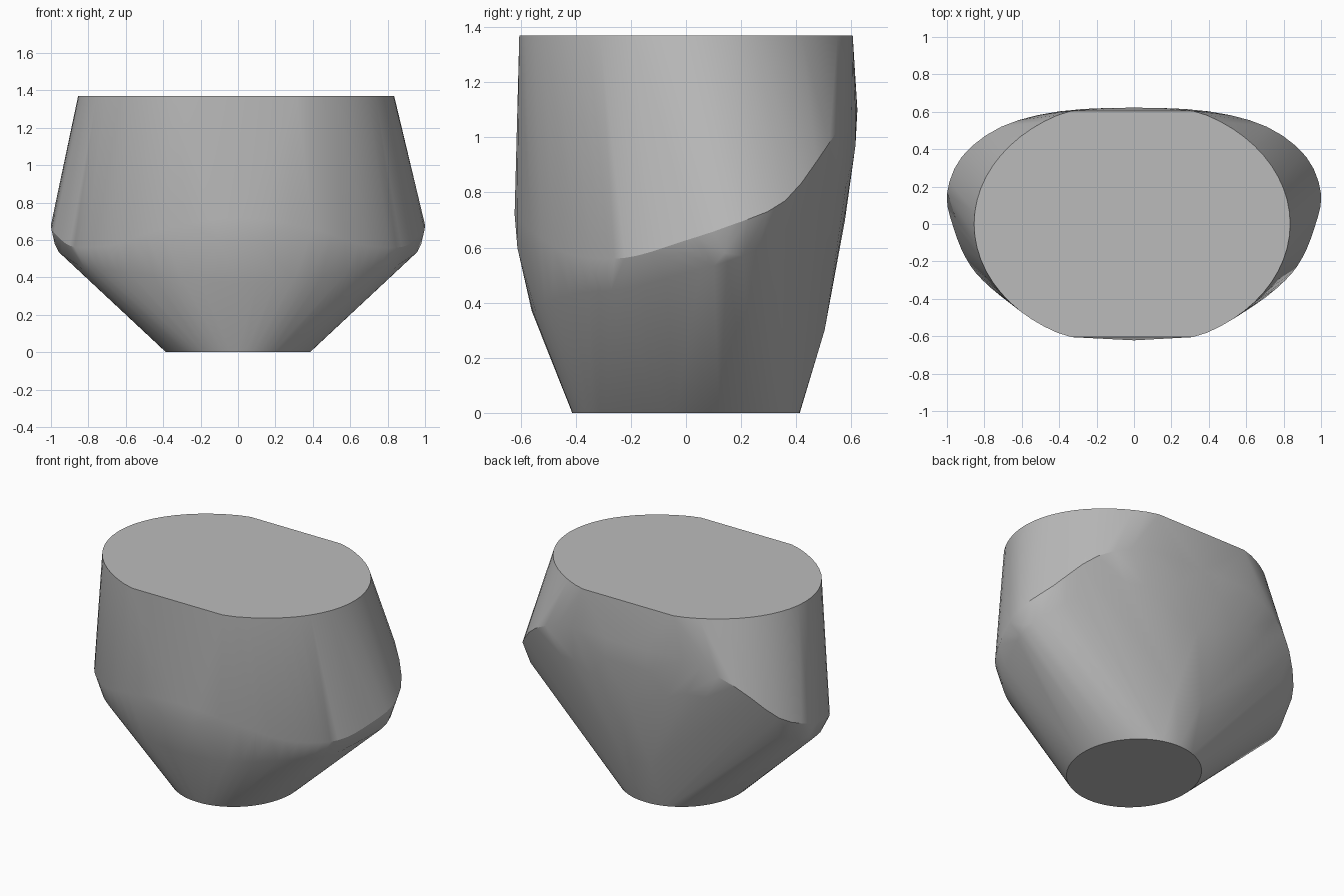
import bpy, bmesh, math
from mathutils import Vector

cube = bpy.data.objects.get("Cube")
if cube:
    bpy.data.objects.remove(cube, do_unlink=True)

TOP = 1.37


def material(name, rgb):
    mat = bpy.data.materials.new(name)
    mat.use_nodes = True
    mat.diffuse_color = (*rgb, 1)
    mat.node_tree.nodes["Principled BSDF"].inputs["Base Color"].default_value = (*rgb, 1)
    return mat


def oval(cx, cy, z, rx, ry, limit, count=64):
    """Oval outline whose front and back are cut flat at the limit."""
    points = []
    for i in range(count):
        a = math.tau * i / count
        y = max(-limit, min(limit, ry * math.sin(a)))
        points.append(Vector((cx + rx * math.cos(a), cy + y, z)))
    return points


def mirrored_curve(half, steps=3):
    """Smooth curve through half an outline, mirrored across x."""
    def flip(p):
        return Vector((-p[0], p[1], p[2]))
    pts = [flip(half[1])] + [Vector(p) for p in half] + [flip(half[-2])]
    result = []
    for a, b, c, d in zip(pts, pts[1:], pts[2:], pts[3:]):
        for i in range(steps):
            t = i / steps
            p = 0.5 * (2 * b + (c - a) * t + (2 * a - 5 * b + 4 * c - d) * t * t
                       + (3 * b - a - 3 * c + d) * t ** 3)
            result += [p, flip(p)]
    return result + [pts[-2]]


# Rounded shoulder: upper and lower edges, rising towards the back
shoulder_upper = [(0, -.622, .72), (.4, -.562, .66), (.64, -.437, .58), (.81, -.3, .56),
                  (.9, -.18, .57), (.965, -.02, .62), (1, .16, .68), (.92, .36, .77),
                  (.71, .52, .98), (.4, .602, 1.1), (0, .622, 1.1)]
shoulder_lower = [(0, -.56, .37), (.3, -.535, .39), (.52, -.455, .42), (.7, -.35, .44),
                  (.82, -.22, .45), (.92, 0, .51), (.96, .15, .55), (.89, .32, .63),
                  (.7, .46, .78), (.4, .57, .87), (0, .577, .7)]

points = oval(-.01, 0, TOP, .845, .66, .605)
points += oval(0, 0, 0, .385, .413, .413)
points += mirrored_curve(shoulder_upper) + mirrored_curve(shoulder_lower)
# Middle of the shoulder and bulge of the lower back
for x, y, z in [(.98, .14, .58), (.1, -.612, .6), (.1, .503, .3), (.15, .615, .97)]:
    points += [Vector((x, y, z)), Vector((-x, y, z))]

# Body wrapped around all the outlines
bm = bmesh.new()
for p in points:
    bm.verts.new(p)
bmesh.ops.remove_doubles(bm, verts=bm.verts, dist=0.001)
hull = bmesh.ops.convex_hull(bm, input=bm.verts)
spare = {g for g in hull["geom_interior"] + hull["geom_unused"]
         if isinstance(g, bmesh.types.BMVert)}
bmesh.ops.delete(bm, geom=list(spare), context="VERTS")
bmesh.ops.dissolve_limit(bm, angle_limit=math.radians(0.5), verts=bm.verts, edges=bm.edges)
bmesh.ops.recalc_face_normals(bm, faces=bm.faces)
mesh = bpy.data.meshes.new("body")
bm.to_mesh(mesh)
bm.free()

body = bpy.data.objects.new("body", mesh)
bpy.context.collection.objects.link(body)
mesh.materials.append(material("grey", (.5, .5, .5)))
bpy.context.view_layer.objects.active = body
body.select_set(True)
bpy.ops.object.shade_smooth_by_angle(angle=math.radians(25))
